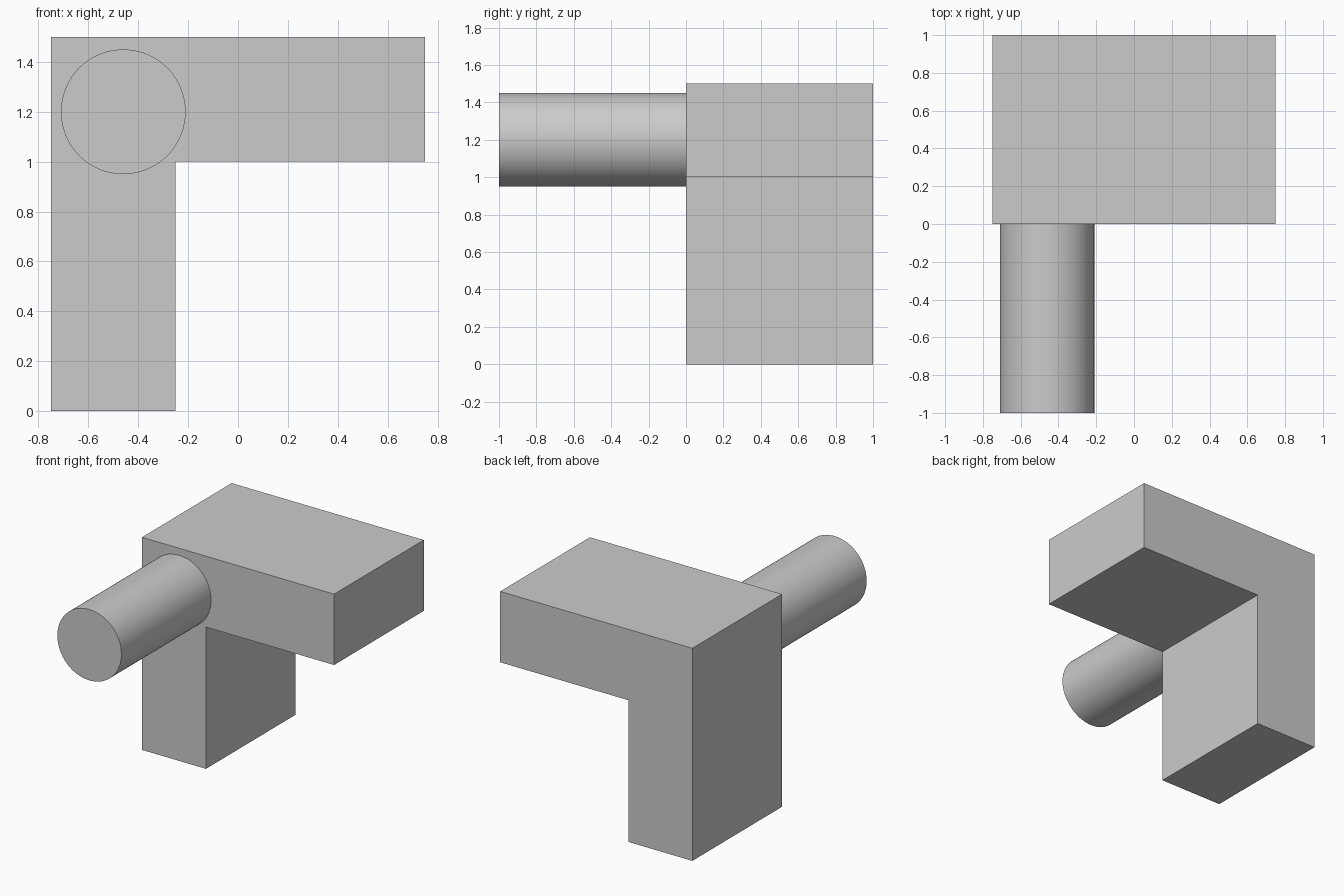
import bpy
import bmesh
import math
from mathutils import Matrix, Vector

cube = bpy.data.objects.get("Cube")
if cube:
    bpy.data.objects.remove(cube, do_unlink=True)

# Single plain grey
grey = bpy.data.materials.new("light grey")
grey.use_nodes = True
colour = (0.6, 0.6, 0.6, 1)
grey.diffuse_color = colour
grey.node_tree.nodes["Principled BSDF"].inputs["Base Color"].default_value = colour


def make_object(name, bm):
    bmesh.ops.recalc_face_normals(bm, faces=bm.faces)
    mesh = bpy.data.meshes.new(name)
    bm.to_mesh(mesh)
    bm.free()
    mesh.materials.append(grey)
    obj = bpy.data.objects.new(name, mesh)
    bpy.context.collection.objects.link(obj)
    return obj


# L-shaped bracket: upright leg and overhanging arm, extruded to the back
profile = [(-0.75, 0), (-0.25, 0), (-0.25, 1), (0.75, 1), (0.75, 1.5), (-0.75, 1.5)]
bm = bmesh.new()
face = bm.faces.new([bm.verts.new((x, 0, z)) for x, z in profile])
extruded = bmesh.ops.extrude_face_region(bm, geom=[face], use_keep_orig=True)
moved = [v for v in extruded["geom"] if isinstance(v, bmesh.types.BMVert)]
bmesh.ops.translate(bm, verts=moved, vec=Vector((0, 1, 0)))
make_object("bracket", bm)

# Round peg projecting from the front of the bracket corner
bm = bmesh.new()
bmesh.ops.create_cone(
    bm, cap_ends=True, segments=96, radius1=0.25, radius2=0.25, depth=1,
    matrix=Matrix.Translation((-0.46, -0.5, 1.2)) @ Matrix.Rotation(math.pi / 2, 4, "X"))
peg = make_object("peg", bm)
bpy.ops.object.select_all(action="DESELECT")
peg.select_set(True)
bpy.context.view_layer.objects.active = peg
bpy.ops.object.shade_smooth_by_angle(angle=math.radians(30))
